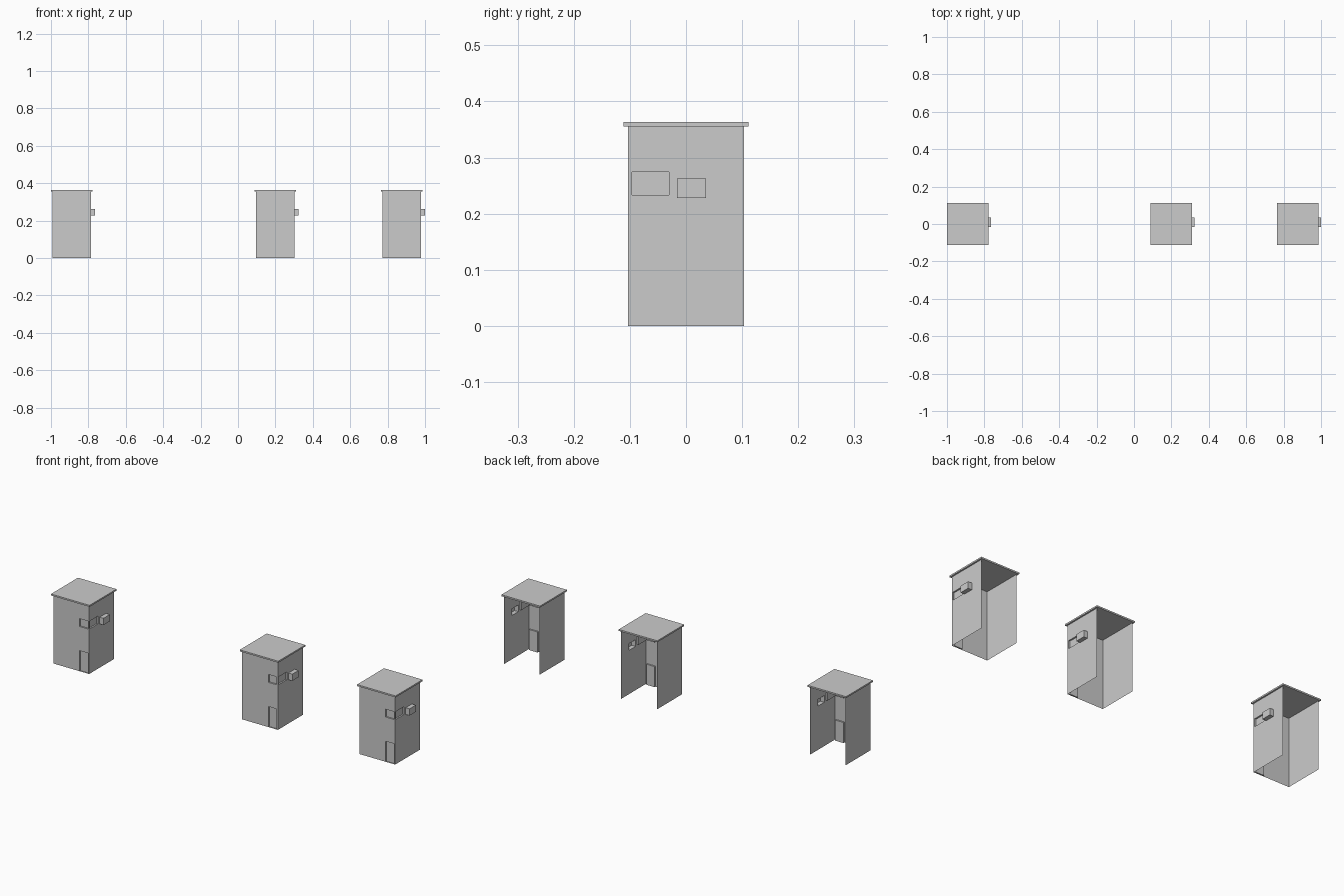
import bpy, bmesh
from mathutils import Vector

if "Cube" in bpy.data.objects:
    bpy.data.objects.remove(bpy.data.objects["Cube"])

HALF = 0.103      # half width of a booth body
HEIGHT = 0.355    # wall height
ROOF_HALF = 0.111
ROOF_TOP = 0.363
CENTRES = (-0.889, 0.199, 0.875)


def wall_mesh(name, place, outward, panels=()):
    """Single-sheet wall; each panel (u0, u1, v0, v1, depth) is pushed along outward."""
    us = sorted({-HALF, HALF, *(u for p in panels for u in p[:2])})
    vs = sorted({0.0, HEIGHT, *(v for p in panels for v in p[2:4])})
    bm = bmesh.new()
    grid = [[bm.verts.new(place(u, v)) for v in vs] for u in us]
    groups = [[] for _ in panels]
    for i in range(len(us) - 1):
        for j in range(len(vs) - 1):
            f = bm.faces.new((grid[i][j], grid[i + 1][j],
                              grid[i + 1][j + 1], grid[i][j + 1]))
            u, v = (us[i] + us[i + 1]) / 2, (vs[j] + vs[j + 1]) / 2
            for group, p in zip(groups, panels):
                if p[0] < u < p[1] and p[2] < v < p[3]:
                    group.append(f)
    for group, p in zip(groups, panels):
        res = bmesh.ops.extrude_face_region(bm, geom=group)
        moved = [e for e in res["geom"] if isinstance(e, bmesh.types.BMVert)]
        bmesh.ops.translate(bm, verts=moved, vec=Vector(outward) * p[4])
        bmesh.ops.delete(bm, geom=[f for f in group if f.is_valid], context='FACES')
    mesh = bpy.data.meshes.new(name)
    bm.to_mesh(mesh)
    bm.free()
    return mesh


def box_mesh(name, lo, hi):
    bm = bmesh.new()
    bmesh.ops.create_cube(bm, size=1)
    lo, hi = Vector(lo), Vector(hi)
    for v in bm.verts:
        v.co = (lo + hi) / 2 + v.co * (hi - lo)
    mesh = bpy.data.meshes.new(name)
    bm.to_mesh(mesh)
    bm.free()
    return mesh


parts = [
    # front wall with recessed door and small window by the right corner
    wall_mesh("front_wall", lambda u, v: (u, -HALF, v), (0, -1, 0),
              [(0.048, 0.096, 0.0, 0.107, -0.008),
               (0.048, 0.096, 0.233, 0.274, -0.008)]),
    # right wall with recessed window and protruding hollow vent box
    wall_mesh("right_wall", lambda u, v: (HALF, u, v), (1, 0, 0),
              [(-0.096, -0.03, 0.233, 0.274, -0.008),
               (-0.016, 0.036, 0.228, 0.263, 0.022)]),
    # plain left wall; the back and the floor stay open
    wall_mesh("left_wall", lambda u, v: (-HALF, -u, v), (-1, 0, 0)),
    # overhanging flat roof
    box_mesh("roof", (-ROOF_HALF, -ROOF_HALF, HEIGHT), (ROOF_HALF, ROOF_HALF, ROOF_TOP)),
]

# three identical booths in a row
for n, x in enumerate(CENTRES, 1):
    for mesh in parts:
        ob = bpy.data.objects.new(f"booth_{n}_{mesh.name}", mesh)
        ob.location.x = x
        bpy.context.collection.objects.link(ob)
